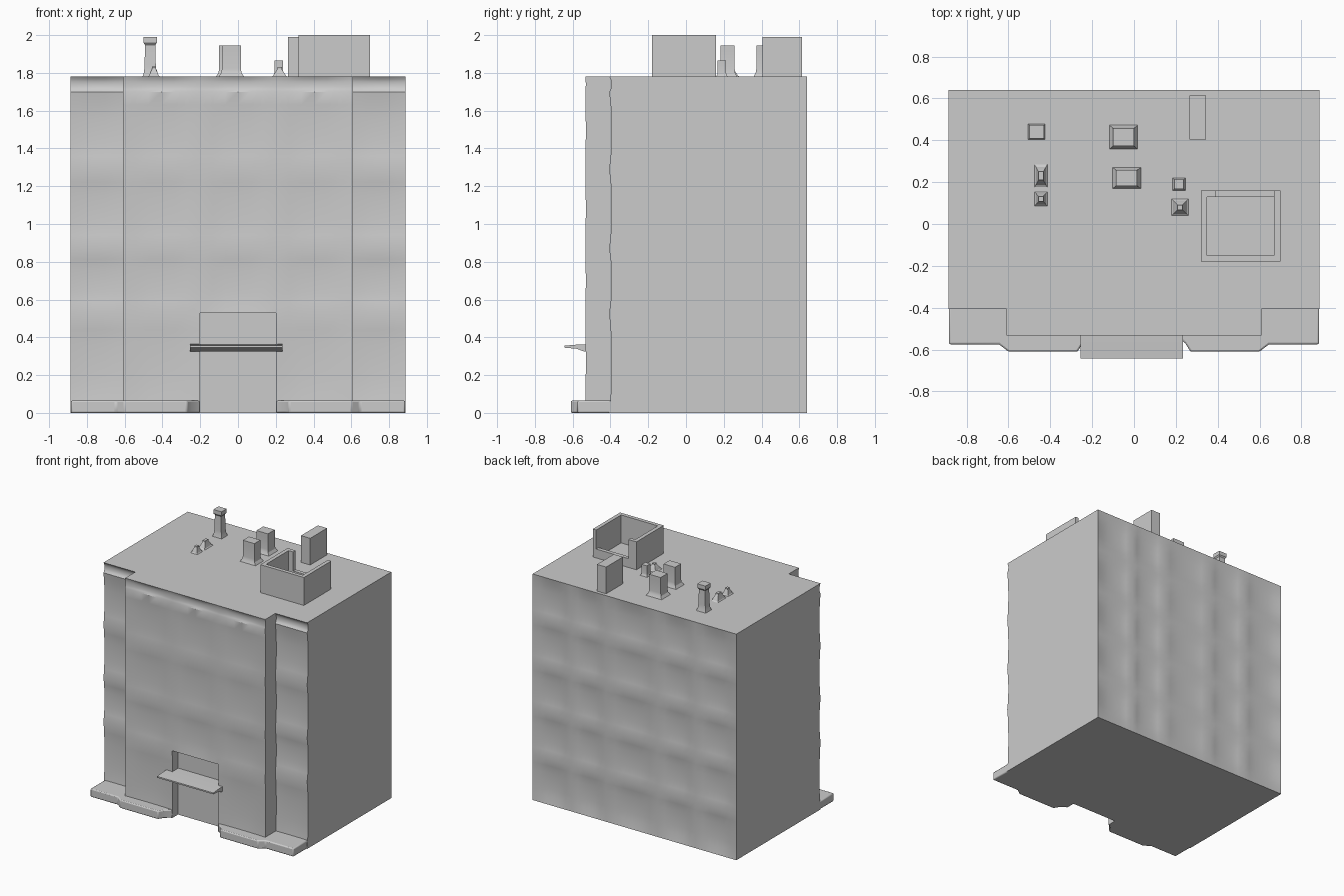
import bpy, bmesh
from math import sin, pi

if "Cube" in bpy.data.objects:
    bpy.data.objects.remove(bpy.data.objects["Cube"])

TOP, W, BAY = 1.78, 0.887, 0.61
SUB = 6


def finish(name, bm, angle=0.6):
    me = bpy.data.meshes.new(name)
    bm.to_mesh(me)
    bm.free()
    ob = bpy.data.objects.new(name, me)
    bpy.context.collection.objects.link(ob)
    bpy.ops.object.select_all(action='DESELECT')
    bpy.context.view_layer.objects.active = ob
    ob.select_set(True)
    bpy.ops.object.shade_smooth_by_angle(angle=angle)
    return ob


def prism(name, pts, vec):
    bm = bmesh.new()
    f = bm.faces.new([bm.verts.new(p) for p in pts])
    r = bmesh.ops.extrude_face_region(bm, geom=[f])
    vs = [g for g in r['geom'] if isinstance(g, bmesh.types.BMVert)]
    bmesh.ops.translate(bm, verts=vs, vec=vec)
    bmesh.ops.recalc_face_normals(bm, faces=bm.faces)
    return finish(name, bm)


def box(name, x0, x1, y0, y1, z0, z1):
    pts = [(x0, y0, z0), (x1, y0, z0), (x1, y1, z0), (x0, y1, z0)]
    return prism(name, pts, (0, 0, z1 - z0))


def facade(name, xs, zs, y, side, thick, depth, edge, skip=()):
    """Wall slab with softly dimpled panels; side -1 faces front, +1 faces back."""
    bm = bmesh.new()
    verts = {}

    def vert(i, j):
        if (i, j) not in verts:
            c, r = min(i // SUB, len(xs) - 2), min(j // SUB, len(zs) - 2)
            u, v = i / SUB - c, j / SUB - r
            x = xs[c] + (xs[c + 1] - xs[c]) * u
            z = zs[r] + (zs[r + 1] - zs[r]) * v
            su, sv = [max(0.0, sin(pi * t)) ** 0.6 for t in (u, v)]
            d = depth * sv * (edge + (1 - edge) * su)
            verts[i, j] = bm.verts.new((x, y - side * d, z))
        return verts[i, j]

    for i in range(SUB * (len(xs) - 1)):
        for j in range(SUB * (len(zs) - 1)):
            if (i // SUB, j // SUB) in skip:
                continue
            q = [vert(i, j), vert(i + 1, j), vert(i + 1, j + 1), vert(i, j + 1)]
            bm.faces.new(q if side < 0 else q[::-1])
    rim = [e for e in bm.edges if e.is_boundary]
    r = bmesh.ops.extrude_edge_only(bm, edges=rim)
    for v in r['geom']:
        if isinstance(v, bmesh.types.BMVert):
            v.co.y = y - side * thick
    return finish(name, bm)


def post(name, x, y, w, d, top, taper=1.0, cap=1.0):
    """Roof stub: flared skirt, shaft and optional wider head."""
    h = top - TOP
    rings = [(1.35, 0), (1.08, 0.12), (1.0, 0.25), (taper, 0.8), (taper * cap, 0.85), (taper * cap, 1)]
    bm = bmesh.new()
    prev = None
    for s, t in rings:
        ring = [bm.verts.new((x + a * w * s / 2, y + b * d * s / 2, TOP + t * h))
                for a, b in ((-1, -1), (1, -1), (1, 1), (-1, 1))]
        if prev:
            for k in range(4):
                n = (k + 1) % 4
                bm.faces.new((prev[k], prev[n], ring[n], ring[k]))
        prev = ring
    bm.faces.new(prev)
    return finish(name, bm, 0.4)


# building core, its front also forms the recessed door plane
plan = [(-W, 0.61), (-W, -0.37), (-BAY, -0.37), (-BAY, -0.46),
        (BAY, -0.46), (BAY, -0.37), (W, -0.37), (W, 0.61)]
prism("building_core", [(x, y, 0) for x, y in plan], (0, 0, TOP))

# dimpled facades
rows = [0, 0.53, 0.87, 1.29, 1.70, TOP]
facade("front_bay", [-BAY, -0.2, 0.2, BAY], rows, -0.533, -1, 0.073, 0.012, 0.2, {(1, 0)})
facade("left_wing_front", [-W, -BAY], rows, -0.407, -1, 0.037, 0.018, 0.7)
facade("right_wing_front", [BAY, W], rows, -0.407, -1, 0.037, 0.018, 0.7)
facade("back_wall", [-W, -0.53, -0.2, 0.25, 0.55, W], [0, 0.36, 0.72, 1.08, 1.44, TOP],
       0.641, 1, 0.031, 0.018, 0.0)

# base kerbs, either side of the entrance
kerb = [(0.885, -0.37), (0.885, -0.575), (0.645, -0.575), (0.60, -0.61),
        (0.27, -0.61), (0.245, -0.57), (0.2, -0.53), (0.2, -0.45), (0.6, -0.45), (0.6, -0.37)]
for s, side in ((-1, "left"), (1, "right")):
    ob = prism(side + "_kerb", [(s * x, y, 0) for x, y in kerb], (0, 0, 0.065))
    m = ob.modifiers.new("soft_edge", 'BEVEL')
    m.width, m.segments = 0.008, 2

# entrance canopy
prof = [(-0.455, 0.33), (-0.54, 0.325), (-0.58, 0.34), (-0.643, 0.345),
        (-0.643, 0.356), (-0.57, 0.362), (-0.455, 0.366)]
prism("entrance_canopy", [(-0.255, y, z) for y, z in prof], (0.49, 0, 0))

# roof enclosure: three tall walls, low back wall with corner posts
X0, X1, Y0, Y1, T = 0.32, 0.70, -0.18, 0.16, 0.03
box("enclosure_front", X0, X1, Y0, Y0 + T, TOP, 2.0)
box("enclosure_left", X0, X0 + T, Y0 + T, Y1, TOP, 2.0)
box("enclosure_right", X1 - T, X1, Y0 + T, Y1, TOP, 2.0)
box("enclosure_back_sill", X0 + T, X1 - T, Y1 - T, Y1, TOP, TOP + 0.07)
box("enclosure_back_post", X0 + T, X0 + T + 0.04, Y1 - T, Y1, TOP + 0.07, 2.0)

# stair housing and roof stubs
box("stair_housing", 0.265, 0.345, 0.405, 0.615, TOP, 1.99)
post("chimney_back", -0.05, 0.415, 0.10, 0.085, 1.945)
post("chimney_front", -0.035, 0.22, 0.10, 0.075, 1.945)
post("vent_stack", -0.465, 0.44, 0.06, 0.055, 1.99, 0.9, 1.3)
post("small_vent_back", 0.215, 0.19, 0.045, 0.045, 1.865)
post("small_vent_front", 0.22, 0.08, 0.06, 0.06, 1.83, 0.4)
post("low_vent_back", -0.445, 0.23, 0.045, 0.08, 1.835, 0.5)
post("low_vent_front", -0.445, 0.12, 0.045, 0.05, 1.83, 0.5)
